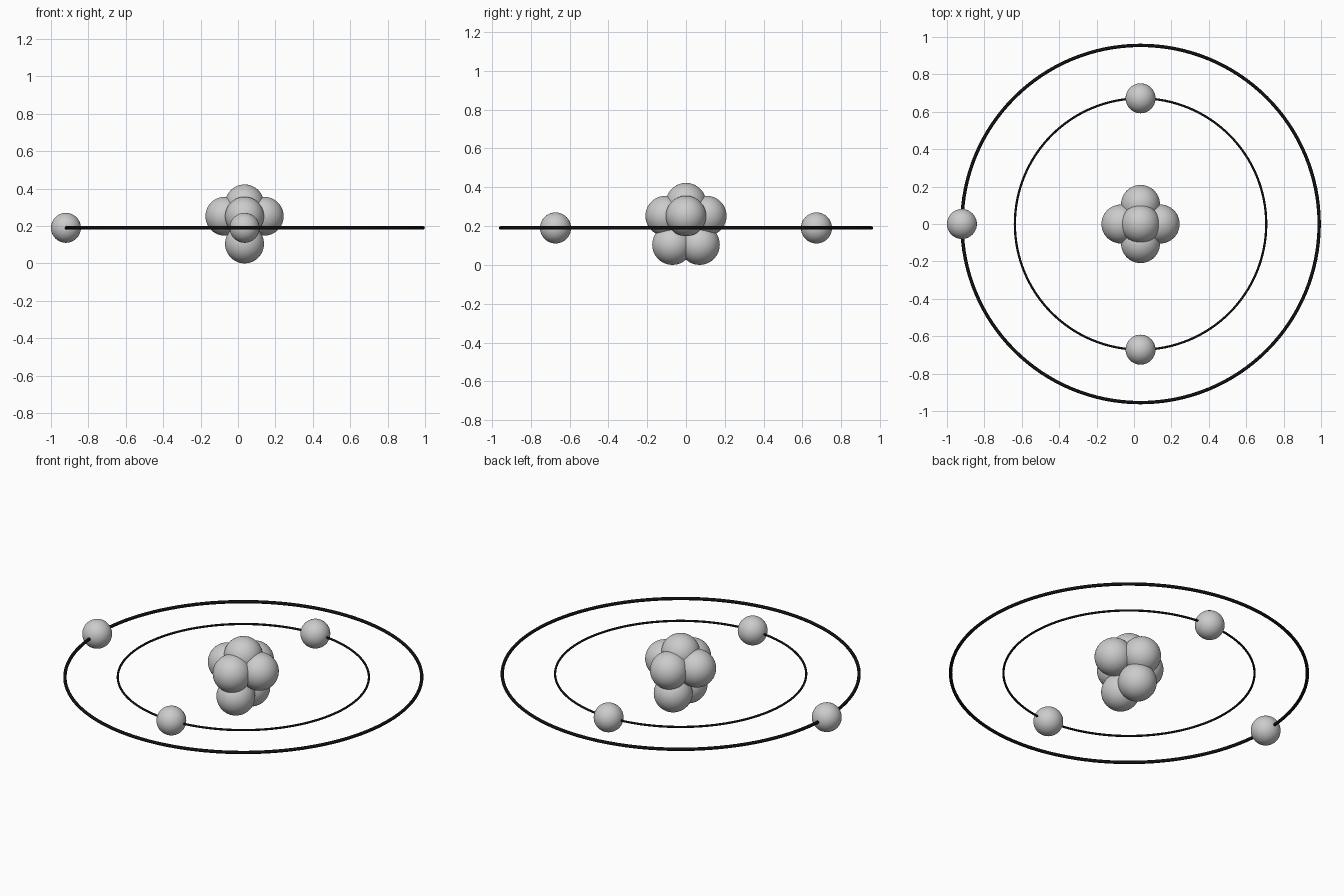
import bpy

if "Cube" in bpy.data.objects:
    bpy.data.objects.remove(bpy.data.objects["Cube"])

CX = 0.035            # centre of the atom in x
RING_Z = 0.19         # height of the orbit plane
OUTER_R, INNER_R = 0.955, 0.672
NUCLEON_R, ELECTRON_R = 0.104, 0.08

black = bpy.data.materials.new("black")
black.diffuse_color = (0.005, 0.005, 0.005, 1)
black.use_nodes = True
black.node_tree.nodes["Principled BSDF"].inputs["Base Color"].default_value = black.diffuse_color


def ball(name, x, y, z, r):
    bpy.ops.mesh.primitive_uv_sphere_add(
        segments=48, ring_count=24, radius=r, location=(CX + x, y, z))
    bpy.context.object.name = name
    bpy.ops.object.shade_smooth()


def orbit(name, radius, tube):
    bpy.ops.mesh.primitive_torus_add(
        major_segments=128, minor_segments=12, major_radius=radius,
        minor_radius=tube, location=(CX, 0, RING_Z))
    bpy.context.object.name = name
    bpy.ops.object.shade_smooth()
    bpy.context.object.data.materials.append(black)


# Nucleus: one ball on top, four around the middle, two at the bottom
ball("nucleon_top", 0, 0, 0.318, NUCLEON_R)
for s, side in ((-1, "negative"), (1, "positive")):
    ball(f"nucleon_middle_x_{side}", s * 0.105, 0, 0.252, NUCLEON_R)
    ball(f"nucleon_middle_y_{side}", 0, s * 0.105, 0.252, NUCLEON_R)
    ball(f"nucleon_bottom_{side}", 0, s * 0.07, NUCLEON_R, NUCLEON_R)
    # Inner electrons
    ball(f"inner_electron_{side}", 0, s * INNER_R, RING_Z, ELECTRON_R)

# Outer electron
ball("outer_electron", -OUTER_R, 0, RING_Z, ELECTRON_R)

# Orbit rings
orbit("outer_orbit", OUTER_R, 0.009)
orbit("inner_orbit", INNER_R, 0.006)
